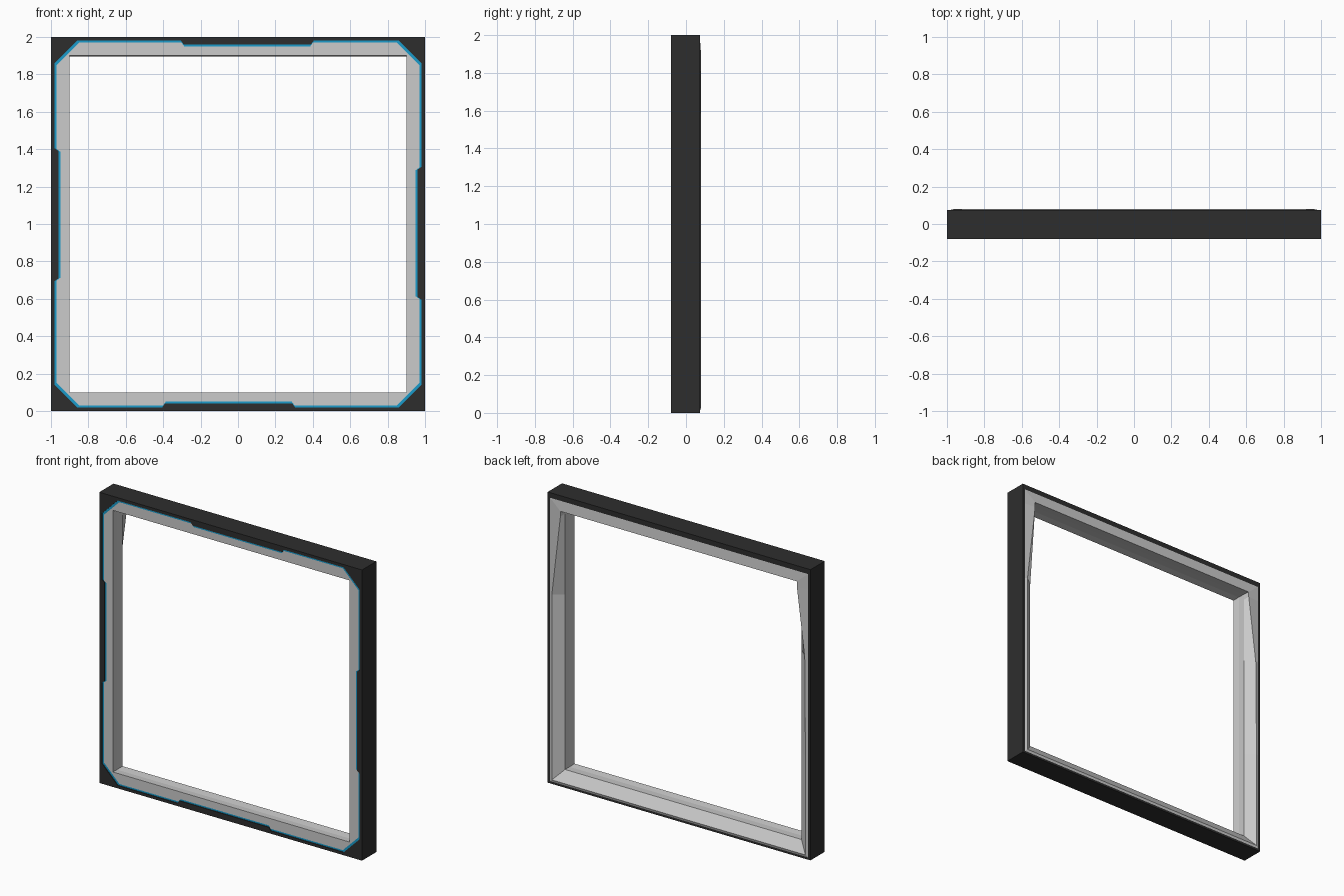
import bpy

if "Cube" in bpy.data.objects:
    bpy.data.objects.remove(bpy.data.objects["Cube"])

def material(name, rgb):
    m = bpy.data.materials.new(name)
    m.diffuse_color = (*rgb, 1)
    m.use_nodes = True
    m.node_tree.nodes["Principled BSDF"].inputs["Base Color"].default_value = m.diffuse_color
    return m

DARK = material("charcoal", (0.027, 0.027, 0.027))
GREY = material("light grey", (0.60, 0.60, 0.60))
BLUE = material("bright blue", (0.01, 0.33, 0.60))

def clamp(v, lo, hi):
    return max(lo, min(hi, v))

def four_sides(side):
    """Repeat the top side's points clockwise round the square."""
    pts, out = list(side), []
    for _ in range(4):
        out += pts
        pts = [(z, -x) for x, z in pts]
    return out

# one side: chamfered corner and long offset notch
SIDE = [(-0.86, 0.98), (-0.305, 0.98), (-0.29, 0.96), (0.39, 0.96),
        (0.405, 0.98), (0.86, 0.98), (0.92, 0.92)]
OUTLINE = four_sides(SIDE)
SQUARE = four_sides([(x, 1.0) for x, z in SIDE[:-1]] + [(1.0, 1.0)])

def ring(points, y):
    return [(x, y, z + 1) for x, z in points]

def square(h):
    return [(clamp(x, -h, h), clamp(z, -h, h)) for x, z in SQUARE]

def scaled(k):
    return [(x * k, z * k) for x, z in OUTLINE]

def back_rim():
    return [(clamp(x, -0.982, 0.982), clamp(z, -0.985, 0.965)) for x, z in SQUARE]

def back_crest():
    """Flat back band is wide along the top and tapers down both sides."""
    out = []
    for x, z in SQUARE:
        z = clamp(z, -0.97, 0.895)
        w = 0.965 - 0.065 * clamp((z - 0.35) / 0.5, 0, 1)
        out.append((clamp(x, -w, w), z))
    return out

def sweep(name, rings, mat):
    """Bridge a sequence of matching rings into one band."""
    n = len(rings[0])
    verts = [v for r in rings for v in r]
    faces = []
    for k in range(len(rings) - 1):
        for i in range(n):
            j = (i + 1) % n
            a, b = k * n, (k + 1) * n
            faces.append((a + i, a + j, b + j, b + i))
    me = bpy.data.meshes.new(name)
    me.from_pydata(verts, [], faces)
    me.validate()
    me.materials.append(mat)
    ob = bpy.data.objects.new(name, me)
    bpy.context.collection.objects.link(ob)
    return ob

# dark outer casing with front corner plates
sweep("outer_casing", [
    ring(OUTLINE, -0.075), ring(OUTLINE, -0.08), ring(square(1.0), -0.08),
    ring(square(1.0), 0.075), ring(back_rim(), 0.075)], DARK)

# grey inner frame: back band, sloped rear, opening walls, front face
sweep("inner_frame", [
    ring(back_rim(), 0.075), ring(back_crest(), 0.08),
    ring(square(0.9), 0.03), ring(square(0.904), -0.025),
    ring(square(0.9), -0.075), ring(scaled(0.989), -0.075)], GREY)

# thin blue line following the notched outline
sweep("light_strip", [ring(scaled(0.989), -0.075), ring(OUTLINE, -0.075)], BLUE)
